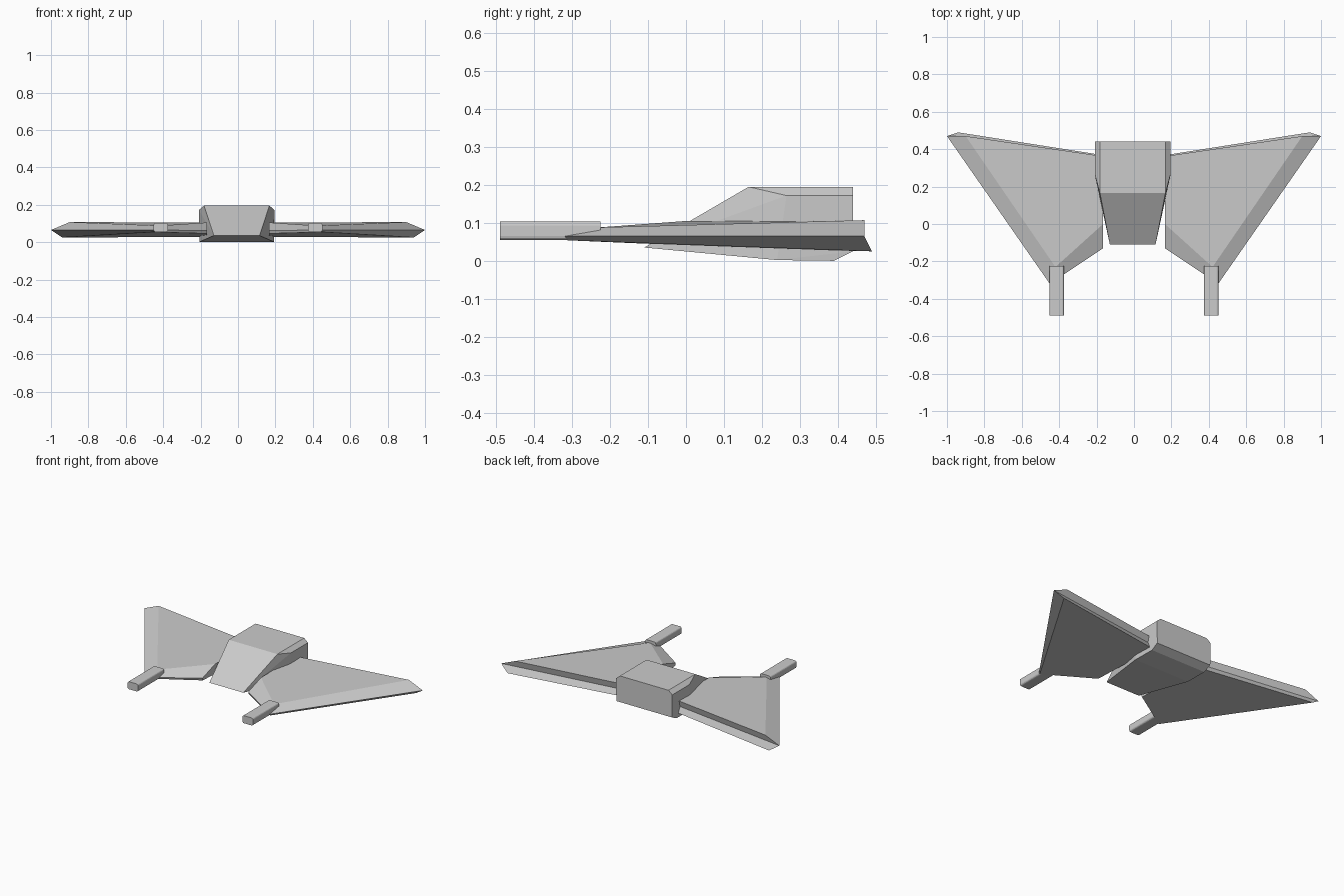
import bpy, bmesh
from mathutils import Vector

if "Cube" in bpy.data.objects:
    bpy.data.objects.remove(bpy.data.objects["Cube"])


def make_object(name, bm):
    bmesh.ops.recalc_face_normals(bm, faces=bm.faces)
    mesh = bpy.data.meshes.new(name)
    bm.to_mesh(mesh)
    bm.free()
    ob = bpy.data.objects.new(name, mesh)
    bpy.context.collection.objects.link(ob)
    return ob


# Fuselage: convex wedge, built from half points mirrored about its centre line
half = [
    (0.122, -0.11, 0.035),                        # sharp nose edge
    (0.175, 0.165, 0.195), (0.175, 0.44, 0.195),  # roof
    (0.202, 0.265, 0.172), (0.202, 0.44, 0.172),  # shoulder
    (0.198, 0.24, 0.002), (0.198, 0.39, 0.0),     # belly
    (0.2, 0.44, 0.025),                           # rear lower edge
]
bm = bmesh.new()
for x, y, z in half:
    for s in (-1, 1):
        bm.verts.new((s * x - 0.007, y, z))
bmesh.ops.convex_hull(bm, input=bm.verts)
bmesh.ops.dissolve_limit(bm, angle_limit=0.02, verts=bm.verts, edges=bm.edges)
make_object("fuselage", bm)

# Wing: three stacked outlines (root rear, root front, front point, tip)
outlines = [
    [(0.165, 0.362, 0.105), (0.165, 0.0, 0.105), (0.42, -0.23, 0.088), (0.9, 0.47, 0.107)],
    [(0.165, 0.352, 0.065), (0.165, -0.13, 0.062), (0.45, -0.32, 0.065), (1.0, 0.47, 0.065)],
    [(0.165, 0.368, 0.028), (0.165, -0.125, 0.046), (0.45, -0.312, 0.054), (0.94, 0.49, 0.025)],
]


def wing(name, side):
    bm = bmesh.new()
    rings = [[bm.verts.new((side * x, y, z)) for x, y, z in o] for o in outlines]
    bm.faces.new(rings[0])
    bm.faces.new(rings[-1])
    for a, b in zip(rings, rings[1:]):
        for i in range(4):
            j = (i + 1) % 4
            bm.faces.new((a[i], a[j], b[j], b[i]))
    make_object(name, bm)


# Gun barrel: box with rounded long edges
def gun(name, side):
    bm = bmesh.new()
    bmesh.ops.create_cube(bm, size=1)
    bmesh.ops.scale(bm, vec=(0.076, 0.265, 0.049), verts=bm.verts)
    bmesh.ops.translate(bm, vec=(side * 0.413, -0.3575, 0.079), verts=bm.verts)
    long_edges = [e for e in bm.edges
                  if abs((e.verts[0].co - e.verts[1].co).normalized().dot(Vector((0, 1, 0)))) > 0.9]
    bmesh.ops.bevel(bm, geom=long_edges, offset=0.011, segments=3, profile=0.5, affect='EDGES')
    make_object(name, bm)


for label, side in (("left", -1), ("right", 1)):
    wing(label + "_wing", side)
    gun(label + "_gun", side)
